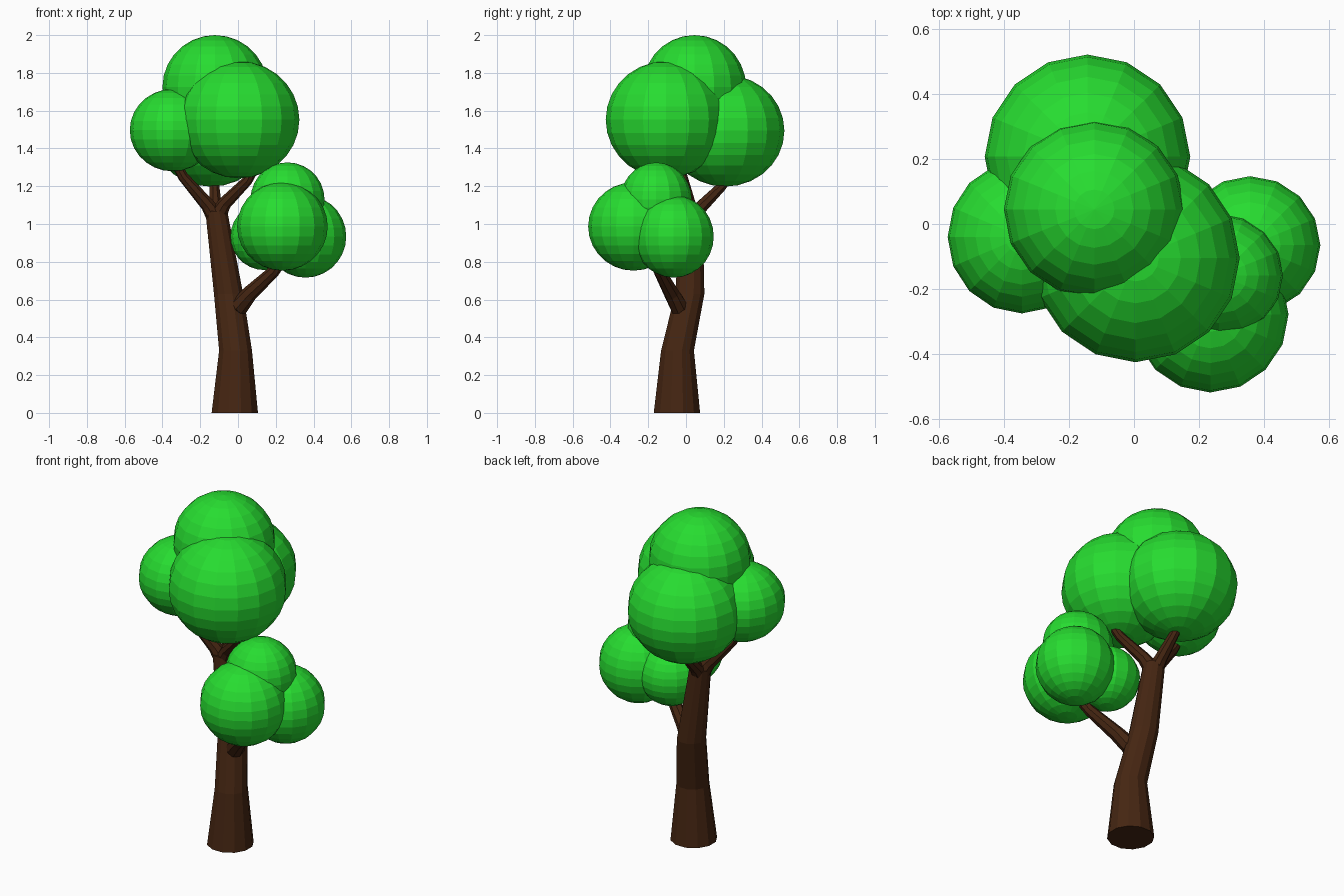
import bpy, bmesh, math
from mathutils import Vector

if "Cube" in bpy.data.objects:
    bpy.data.objects.remove(bpy.data.objects["Cube"])


def material(name, rgb):
    m = bpy.data.materials.new(name)
    m.diffuse_color = (*rgb, 1)
    m.use_nodes = True
    m.node_tree.nodes["Principled BSDF"].inputs["Base Color"].default_value = m.diffuse_color
    return m


LEAF = material("leaf_green", (0.02, 0.72, 0.03))
BARK = material("bark_brown", (0.06, 0.019, 0.006))


def finish(bm, name, mat):
    bmesh.ops.recalc_face_normals(bm, faces=bm.faces)
    me = bpy.data.meshes.new(name)
    bm.to_mesh(me)
    bm.free()
    me.materials.append(mat)
    ob = bpy.data.objects.new(name, me)
    bpy.context.collection.objects.link(ob)
    return ob


def foliage(name, centre, size):
    bm = bmesh.new()
    bmesh.ops.create_uvsphere(bm, u_segments=16, v_segments=14, radius=1)
    ob = finish(bm, name, LEAF)
    for v in ob.data.vertices:
        v.co = Vector(a * b for a, b in zip(v.co, size)) + Vector(centre)


def limb(name, path, sides, level=False):
    """Tapered tube through (x, y, z, radius) stations."""
    bm = bmesh.new()
    pts = [Vector(p[:3]) for p in path]
    rings = []
    for i, p in enumerate(pts):
        d = Vector((0, 0, 1)) if level else pts[min(i + 1, len(pts) - 1)] - pts[max(i - 1, 0)]
        q = d.to_track_quat('Z', 'Y')
        ring = []
        for k in range(sides):
            a = math.tau * (k + 0.5) / sides
            ring.append(bm.verts.new(p + q @ Vector((math.cos(a), math.sin(a), 0)) * path[i][3]))
        rings.append(ring)
    for lo, hi in zip(rings, rings[1:]):
        for k in range(sides):
            n = (k + 1) % sides
            bm.faces.new((lo[k], lo[n], hi[n], hi[k]))
    bm.faces.new(rings[0][::-1])
    bm.faces.new(rings[-1])
    finish(bm, name, BARK)


# Upper crown
foliage("crown_top", (-0.122, 0.045, 1.725), (0.278, 0.273, 0.275))
foliage("crown_front", (0.005, -0.105, 1.552), (0.32, 0.32, 0.31))
foliage("crown_back", (-0.143, 0.207, 1.494), (0.316, 0.314, 0.296))
foliage("crown_left", (-0.345, -0.04, 1.497), (0.228, 0.235, 0.218))

# Lower side cluster
foliage("cluster_front", (0.235, -0.278, 0.987), (0.24, 0.24, 0.234))
foliage("cluster_right", (0.357, -0.065, 0.934), (0.216, 0.212, 0.218))
foliage("cluster_top", (0.262, -0.158, 1.13), (0.196, 0.188, 0.196))
foliage("cluster_left", (0.14, -0.062, 0.934), (0.18, 0.18, 0.178))

# Trunk
limb("trunk", [(-0.017, -0.048, 0, 0.127), (-0.013, -0.045, 0.33, 0.09),
               (-0.05, 0.02, 0.63, 0.08), (-0.115, 0.03, 1.07, 0.06)], 12, True)

# Branches under the crown
limb("branch_left", [(-0.115, 0.03, 1.03, 0.05), (-0.16, 0.015, 1.1, 0.038),
                     (-0.29, -0.02, 1.25, 0.028), (-0.33, -0.03, 1.32, 0.025)], 8)
limb("branch_front", [(-0.115, 0.03, 1.03, 0.05), (-0.07, 0.0, 1.11, 0.036),
                      (0.05, -0.06, 1.23, 0.027), (0.09, -0.08, 1.3, 0.025)], 8)
limb("branch_back", [(-0.115, 0.03, 1.03, 0.05), (-0.12, 0.08, 1.09, 0.036),
                     (-0.125, 0.19, 1.2, 0.027), (-0.13, 0.22, 1.25, 0.025)], 8)

# Side branch to the lower cluster
limb("side_branch", [(-0.03, -0.0, 0.56, 0.04), (0.01, -0.04, 0.565, 0.05),
                     (0.06, -0.075, 0.63, 0.042), (0.19, -0.14, 0.75, 0.032),
                     (0.24, -0.17, 0.82, 0.028)], 8)
